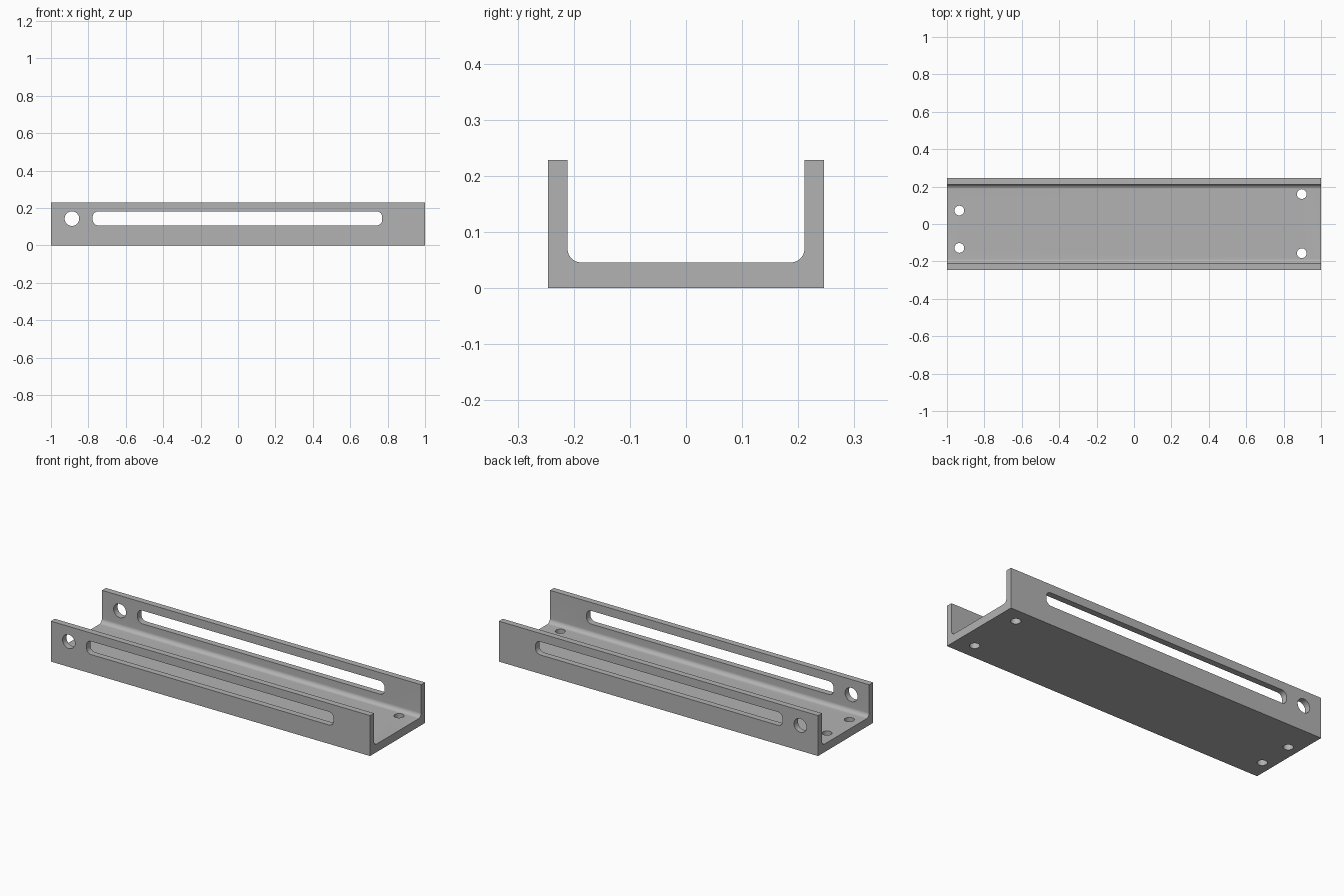
import bpy, bmesh
from math import pi, sin, cos, radians
from mathutils import Matrix

cube = bpy.data.objects.get("Cube")
if cube:
    bpy.data.objects.remove(cube, do_unlink=True)

# Sizes
HALF_W, HEIGHT = 0.246, 0.229
INNER_W, FLOOR, FILLET = 0.211, 0.046, 0.024

grey = bpy.data.materials.new("metal grey")
grey.use_nodes = True
colour = (0.45, 0.45, 0.45, 1)
grey.diffuse_color = colour
grey.node_tree.nodes["Principled BSDF"].inputs["Base Color"].default_value = colour


def arc(cx, cy, r, start, end, steps):
    """Points along an arc, angles in degrees."""
    angles = [radians(start + (end - start) * i / steps) for i in range(steps + 1)]
    return [(cx + r * cos(a), cy + r * sin(a)) for a in angles]


def prism(name, outline, half, matrix):
    """Extrude an outline from -half to +half along its own z, then place it."""
    bm = bmesh.new()
    face = bm.faces.new([bm.verts.new((u, v, -half)) for u, v in outline])
    new = bmesh.ops.extrude_face_region(bm, geom=[face])["geom"]
    tops = [g for g in new if isinstance(g, bmesh.types.BMVert)]
    bmesh.ops.translate(bm, verts=tops, vec=(0, 0, 2 * half))
    bmesh.ops.recalc_face_normals(bm, faces=bm.faces)
    bm.transform(matrix)
    mesh = bpy.data.meshes.new(name)
    bm.to_mesh(mesh)
    bm.free()
    mesh.materials.append(grey)
    obj = bpy.data.objects.new(name, mesh)
    bpy.context.collection.objects.link(obj)
    return obj


# Channel: U profile with filleted inner corners, extruded along x
fillet_y, fillet_z = INNER_W - FILLET, FLOOR + FILLET
profile = [(-HALF_W, 0), (HALF_W, 0), (HALF_W, HEIGHT), (INNER_W, HEIGHT)]
profile += arc(fillet_y, fillet_z, FILLET, 0, -90, 10)
profile += arc(-fillet_y, fillet_z, FILLET, -90, -180, 10)
profile += [(-INNER_W, HEIGHT), (-HALF_W, HEIGHT)]
along_x = Matrix(((0, 0, 1, 0), (1, 0, 0, 0), (0, 1, 0, 0), (0, 0, 0, 1)))
channel = prism("channel", profile, 1.0, along_x)

# Cutters through both side walls
along_y = Matrix.Rotation(pi / 2, 4, "X")
x0, x1, z0, z1, r = -0.777, 0.771, 0.107, 0.182, 0.03
slot = (arc(x1 - r, z1 - r, r, 0, 90, 8) + arc(x0 + r, z1 - r, r, 90, 180, 8)
        + arc(x0 + r, z0 + r, r, 180, 270, 8) + arc(x1 - r, z0 + r, r, 270, 360, 8))
cutters = [prism("slot_cutter", slot, 0.4, along_y),
           prism("side_hole_cutter", arc(-0.888, 0.143, 0.039, 0, 360, 40)[:-1], 0.4, along_y)]

# Cutters for the mounting holes in the floor
for x, y in [(-0.934, 0.072), (-0.934, -0.128), (0.897, 0.16), (0.897, -0.156)]:
    cutters.append(prism("floor_hole_cutter", arc(x, y, 0.026, 0, 360, 32)[:-1],
                         0.1, Matrix.Identity(4)))

# Apply the cuts and remove the cutters
bpy.ops.object.select_all(action="DESELECT")
bpy.context.view_layer.objects.active = channel
channel.select_set(True)
for cutter in cutters:
    cutter.hide_render = True
    mod = channel.modifiers.new("cut", "BOOLEAN")
    mod.operation = "DIFFERENCE"
    mod.solver = "EXACT"
    mod.object = cutter
    bpy.ops.object.modifier_apply(modifier=mod.name)
    bpy.data.objects.remove(cutter, do_unlink=True)

bpy.ops.object.shade_smooth_by_angle(angle=radians(30))
